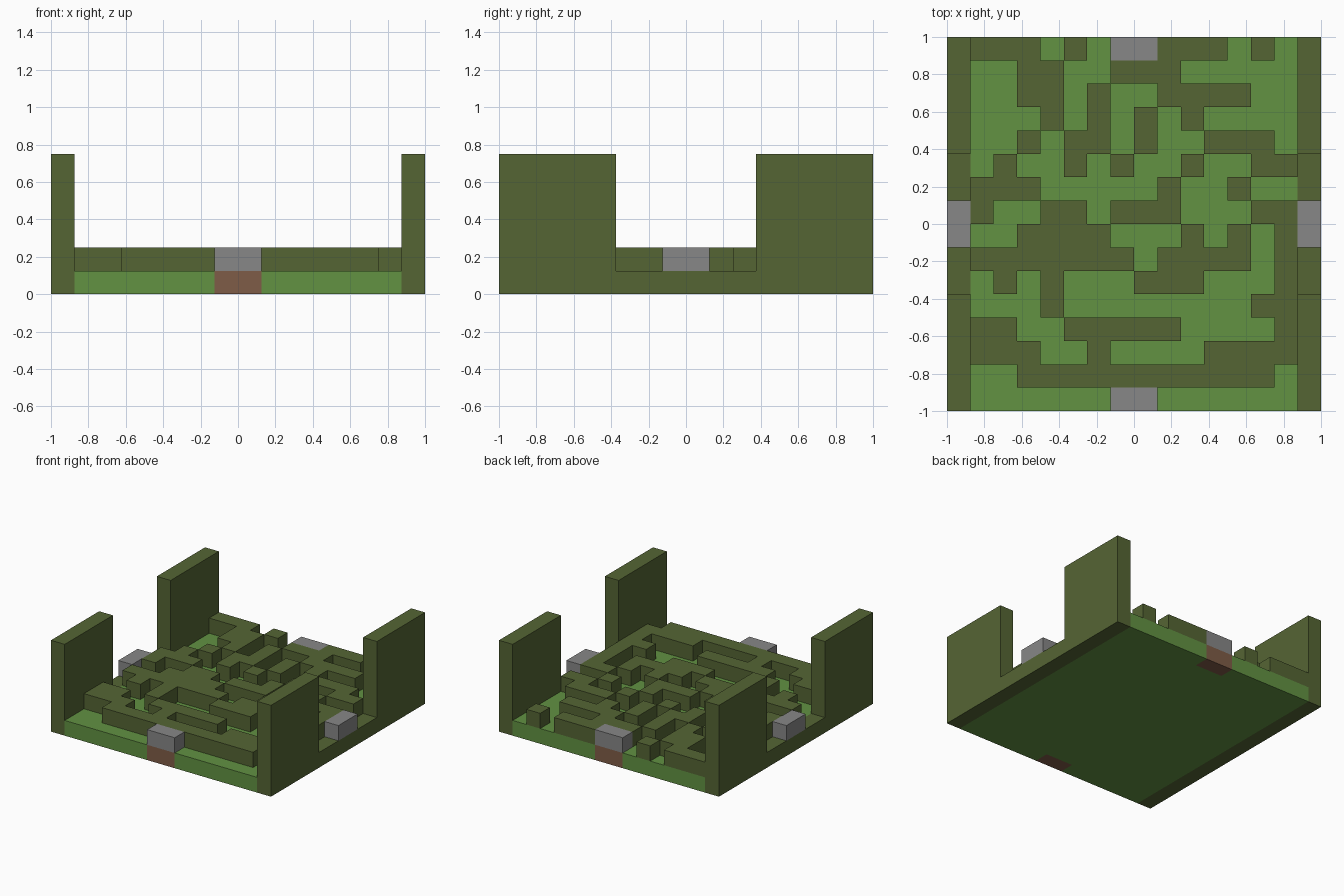
import bpy
import bmesh
from mathutils import Vector

cube = bpy.data.objects.get("Cube")
if cube:
    bpy.data.objects.remove(cube, do_unlink=True)

CELL = 0.125   # side of one grid square and height of one layer

# Layout from back to front: # hedge, . open path, G gate stone
LAYOUT = [
    "####.#.GG###.#.#",
    "#..##..###.....#",
    "#..##.#..####..#",
    "#...#.#.#.#....#",
    "#..#.##.#..###.#",
    "#.#..#.#..#..###",
    "####.....#..#..#",
    "G#..##.###...##G",
    "G..####...#.#.#G",
    "########.####.##",
    "#.#.#...###...##",
    "#...#........###",
    "###..#####....##",
    "####..#....#####",
    "#..###########.#",
    "#......GG......#",
]
SIZE = len(LAYOUT)
GRID = [(col, row) for row in range(SIZE) for col in range(SIZE)]


def material(name, rgb):
    """Flat material from display colour values."""
    linear = [((c / 255 + 0.055) / 1.055) ** 2.4 for c in rgb] + [1.0]
    mat = bpy.data.materials.new(name)
    mat.use_nodes = True
    mat.diffuse_color = linear
    bsdf = next(n for n in mat.node_tree.nodes if n.type == "BSDF_PRINCIPLED")
    bsdf.inputs["Base Color"].default_value = linear
    return mat


HEDGE = material("hedge olive", (85, 101, 52))
GRASS = material("grass green", (98, 146, 66))
STONE = material("stone grey", (135, 135, 135))
EARTH = material("earth brown", (127, 92, 71))


def finish(bm, name, mat):
    """Merge flat faces, fix normals and link the object."""
    bmesh.ops.recalc_face_normals(bm, faces=bm.faces)
    mesh = bpy.data.meshes.new(name)
    bm.to_mesh(mesh)
    bm.free()
    mesh.materials.append(mat)
    obj = bpy.data.objects.new(name, mesh)
    bpy.context.collection.objects.link(obj)
    return obj


def slab(name, cells, z, mat):
    """Raise a set of grid squares into one solid layer."""
    bm = bmesh.new()
    for col, row in cells:
        corners = [(col, row), (col, row + 1), (col + 1, row + 1), (col + 1, row)]
        bm.faces.new([bm.verts.new((x * CELL - 1, 1 - y * CELL, z)) for x, y in corners])
    bmesh.ops.remove_doubles(bm, verts=bm.verts, dist=0.001)
    lifted = bmesh.ops.extrude_face_region(bm, geom=bm.faces[:], use_keep_orig=(z == 0))
    verts = [v for v in lifted["geom"] if isinstance(v, bmesh.types.BMVert)]
    bmesh.ops.translate(bm, verts=verts, vec=Vector((0, 0, CELL)))
    return finish(bm, name, mat)


def side_wall(name, sign):
    """Tall at both ends and low in the middle, swept across one grid square."""
    low, tall, gap = CELL, 6 * CELL, 3 * CELL
    profile = [(-1, 0), (1, 0), (1, tall), (gap, tall),
               (gap, low), (-gap, low), (-gap, tall), (-1, tall)]
    bm = bmesh.new()
    face = bm.faces.new([bm.verts.new((sign, y, z)) for y, z in profile])
    lifted = bmesh.ops.extrude_face_region(bm, geom=[face], use_keep_orig=True)
    verts = [v for v in lifted["geom"] if isinstance(v, bmesh.types.BMVert)]
    bmesh.ops.translate(bm, verts=verts, vec=Vector((-sign * CELL, 0, 0)))
    return finish(bm, name, HEDGE)


# Ground layer with a brown threshold at the front and back
inner = [(c, r) for c, r in GRID if 0 < c < SIZE - 1]
thresholds = [(c, r) for c, r in inner if LAYOUT[r][c] == "G"]
slab("ground", [p for p in inner if p not in thresholds], 0, GRASS)
slab("thresholds", thresholds, 0, EARTH)

# Maze of hedges and the four gate stones
slab("hedge_maze", [(c, r) for c, r in inner if LAYOUT[r][c] == "#"], CELL, HEDGE)
slab("gate_stones", [(c, r) for c, r in GRID if LAYOUT[r][c] == "G"], CELL, STONE)

# Outer walls
for label, sign in (("left", 1), ("right", -1)):
    side_wall(label + "_wall", sign)
